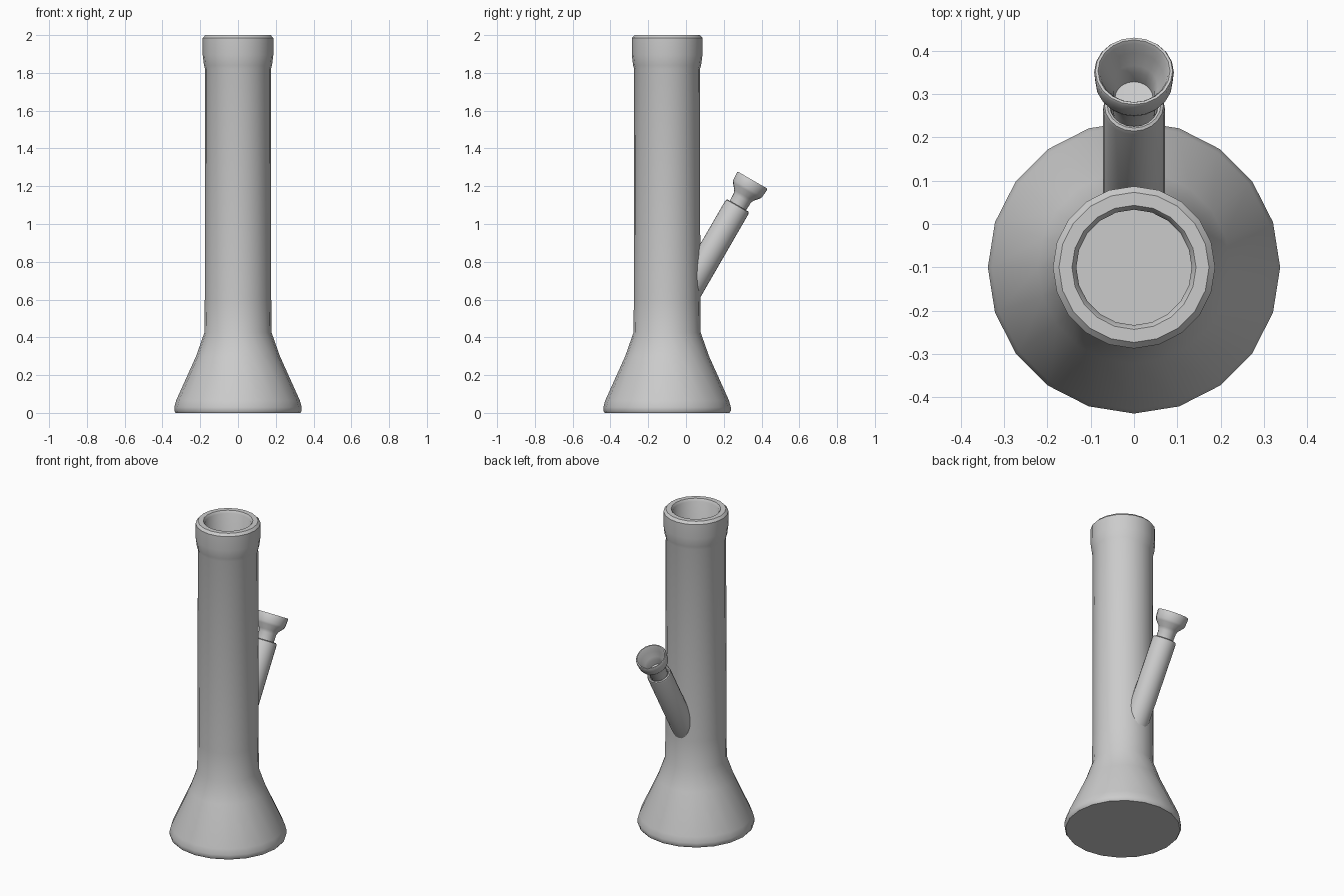
import bpy, bmesh, math
from mathutils import Matrix, Vector

if "Cube" in bpy.data.objects:
    bpy.data.objects.remove(bpy.data.objects["Cube"])

SIDES = 20
BODY_Y = -0.10
TILT = math.radians(30)


def lathe(name, profile, matrix, adjust=None):
    """Revolve (radius, height) points round local z; radius 0 closes with a cap."""
    bm = bmesh.new()
    rings = []
    for r, h in profile:
        if r == 0:
            rings.append([bm.verts.new((0, 0, h))])
        else:
            rings.append([bm.verts.new((r * math.sin(2 * math.pi * i / SIDES),
                                        r * math.cos(2 * math.pi * i / SIDES), h))
                          for i in range(SIDES)])
    for a, b in zip(rings, rings[1:]):
        for i in range(SIDES):
            j = (i + 1) % SIDES
            if len(a) == 1:
                bm.faces.new((a[0], b[i], b[j]))
            elif len(b) == 1:
                bm.faces.new((a[i], a[j], b[0]))
            else:
                bm.faces.new((a[i], a[j], b[j], b[i]))
    bm.transform(matrix)
    if adjust:
        adjust(rings)
    bmesh.ops.recalc_face_normals(bm, faces=bm.faces)
    mesh = bpy.data.meshes.new(name)
    bm.to_mesh(mesh)
    bm.free()
    obj = bpy.data.objects.new(name, mesh)
    bpy.context.collection.objects.link(obj)
    bpy.ops.object.select_all(action='DESELECT')
    obj.select_set(True)
    bpy.context.view_layer.objects.active = obj
    bpy.ops.object.shade_smooth_by_angle(angle=math.radians(35))
    return obj


# Hollow main tube: flared base, straight neck, thick mouth, inner wall and floor
lathe("main_tube", [
    (0, 0), (0.33, 0), (0.337, 0.01), (0.337, 0.03), (0.328, 0.065),
    (0.222, 0.30), (0.178, 0.425), (0.176, 0.60), (0.174, 1.82),
    (0.180, 1.84), (0.187, 1.895), (0.187, 1.985), (0.173, 2.0),
    (0.143, 2.0), (0.133, 1.985), (0.133, 0.43), (0.178, 0.30),
    (0.285, 0.06), (0.28, 0.045), (0, 0.045)],
    Matrix.Translation((0, BODY_Y, 0)))

# Local frame of the angled stem, with its origin at the socket mouth
stem_frame = Matrix.Translation((0, 0.275, 1.098)) @ Matrix.Rotation(-TILT, 4, 'X')
axis = Vector((0, math.sin(TILT), math.cos(TILT)))


def fit_to_wall(rings):
    """Slide the lowest ring along the stem axis until it sits within the tube wall."""
    for v in rings[0]:
        target_y = BODY_Y + math.sqrt(0.158 ** 2 - v.co.x ** 2)
        v.co += axis * ((target_y - v.co.y) / axis.y)


# Angled socket tube with a rounded mouth
lathe("stem_socket", [
    (0.071, -0.40), (0.071, -0.014), (0.068, -0.004), (0.062, 0.0),
    (0.056, -0.003), (0.053, -0.012), (0.050, -0.06)],
    stem_frame, fit_to_wall)

# Removable bowl with narrow neck and funnel mouth
lathe("bowl", [
    (0, -0.06), (0.047, -0.06), (0.050, 0.0), (0.052, 0.045), (0.058, 0.062),
    (0.084, 0.092), (0.089, 0.105), (0.092, 0.149), (0.089, 0.155),
    (0.083, 0.155), (0.078, 0.147), (0.070, 0.118), (0.055, 0.085),
    (0.048, 0.065), (0.044, 0.03), (0, 0.025)],
    stem_frame)
